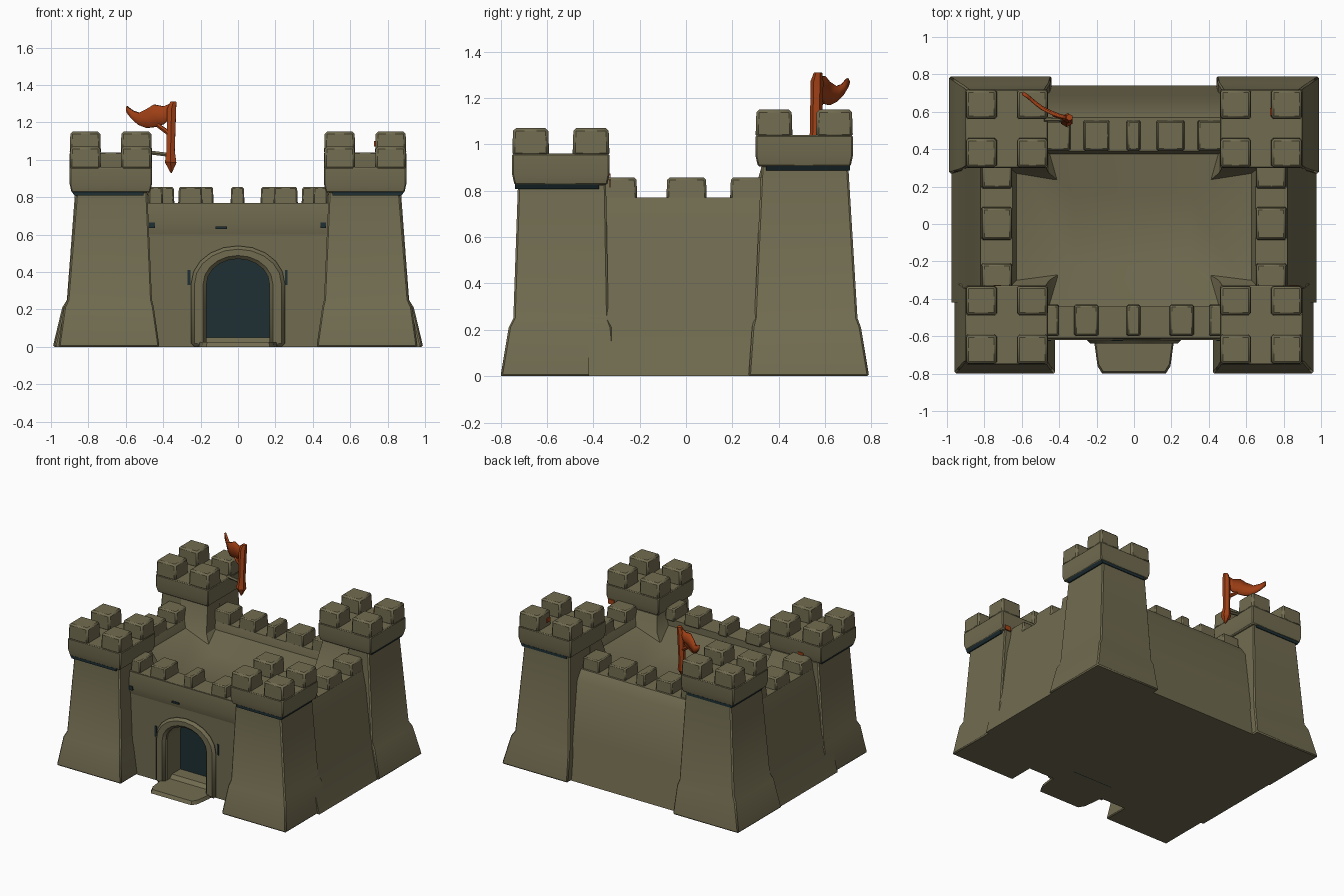
import bpy, bmesh, math
from mathutils import Vector

if "Cube" in bpy.data.objects:
    bpy.data.objects.remove(bpy.data.objects["Cube"])


def material(name, rgb):
    m = bpy.data.materials.new(name)
    m.diffuse_color = (*rgb, 1)
    m.use_nodes = True
    m.node_tree.nodes["Principled BSDF"].inputs["Base Color"].default_value = m.diffuse_color
    return m


STONE = material("olive_stone", (0.165, 0.148, 0.080))
DARK = material("dark_teal", (0.013, 0.029, 0.034))
RUST = material("rust_orange", (0.36, 0.052, 0.008))


def finish(name, bm, mat, bevel=0.0):
    bmesh.ops.recalc_face_normals(bm, faces=bm.faces)
    me = bpy.data.meshes.new(name)
    bm.to_mesh(me)
    bm.free()
    ob = bpy.data.objects.new(name, me)
    bpy.context.collection.objects.link(ob)
    me.materials.append(mat)
    bpy.ops.object.select_all(action='DESELECT')
    ob.select_set(True)
    bpy.context.view_layer.objects.active = ob
    bpy.ops.object.shade_smooth_by_angle(angle=math.radians(28))
    if bevel:
        b = ob.modifiers.new("soft_edges", 'BEVEL')
        b.width, b.segments = bevel, 1
    return ob


def loft(name, rings, mat, bevel=0.0):
    """Stack of rectangles (x0, x1, y0, y1, z) joined into one solid."""
    bm = bmesh.new()
    loops = []
    for x0, x1, y0, y1, z in rings:
        loops.append([bm.verts.new(p) for p in
                      ((x0, y0, z), (x1, y0, z), (x1, y1, z), (x0, y1, z))])
    for a, b in zip(loops, loops[1:]):
        for i in range(4):
            j = (i + 1) % 4
            bm.faces.new((a[i], a[j], b[j], b[i]))
    bm.faces.new(loops[0][::-1])
    bm.faces.new(loops[-1])
    return finish(name, bm, mat, bevel)


def mir(ring, s):
    x0, x1, y0, y1, z = ring
    return ring if s > 0 else (-x1, -x0, y0, y1, z)


def extrude_xz(name, pts, y0, y1, mat, bevel=0.0):
    """Outline in the front plane, extruded in depth."""
    bm = bmesh.new()
    f = bm.faces.new([bm.verts.new((x, y0, z)) for x, z in pts])
    ext = bmesh.ops.extrude_face_region(bm, geom=[f])
    bmesh.ops.translate(bm, vec=(0, y1 - y0, 0),
                        verts=[v for v in ext["geom"] if isinstance(v, bmesh.types.BMVert)])
    return finish(name, bm, mat, bevel)


def arch(w, top, z0, n=10):
    """Arch outline from lower right over the top to lower left."""
    r = w * 0.8
    pts = [(w, z0)]
    pts += [(w * math.cos(math.pi * i / n), top - r + r * math.sin(math.pi * i / n))
            for i in range(n + 1)]
    return pts + [(-w, z0)]


def tower(tag, s, shaft, cap, zc):
    x0, x1, y0, y1 = cap
    front = y0 < 0
    loft(tag + "_tower", [mir(r, s) for r in shaft], STONE, 0.008)
    # dark course below the cap, on the two outer sides only
    a, b = (.012, .045) if front else (.045, .012)
    loft(tag + "_dark_course", [mir((x0 + .045, x1 - .025, y0 + a, y1 - b, zc - .012), s),
                                mir((x0 + .045, x1 - .01, y0 + a, y1 - b, zc + .012), s)], DARK)
    loft(tag + "_cap", [mir((x0 + .01, x1 - .01, y0 + .01, y1 - .01, zc + .005), s),
                        mir((x0, x1, y0, y1, zc + .05), s),
                        mir((x0, x1, y0, y1, zc + .14), s)], STONE, 0.006)
    # flared foot where the tower meets the courtyard
    ya, yb, yc, yd = (-.55, -.26, -.50, -.345) if front else (.22, .50, .325, .46)
    loft(tag + "_inner_flare", [mir((.39, .70, ya, yb, .64), s),
                                mir((.455, .70, (ya + yc) / 2, (yb + yd) / 2, .72), s),
                                mir((.482, .70, yc, yd, zc), s)], STONE)
    # four corner merlons
    mw, md = (x1 - x0) * .38, (y1 - y0) * .38
    for i, xa in enumerate((x0, x1 - mw)):
        for j, yy in enumerate((y0, y1 - md)):
            loft(f"{tag}_merlon_{i}{j}",
                 [mir((xa, xa + mw, yy, yy + md, zc + .13), s),
                  mir((xa + .004, xa + mw - .004, yy + .004, yy + md - .004, zc + .25), s)],
                 STONE, 0.012)


for s, side in ((1, "right"), (-1, "left")):
    tower("front_" + side, s,
          [(.42, .96, -.80, -.30, 0), (.45, .93, -.765, -.32, .21), (.46, .912, -.745, -.335, .25),
           (.485, .865, -.725, -.345, .83)], (.46, .90, -.75, -.33), .82)
    tower("back_" + side, s,
          [(.44, .99, .27, .79, 0), (.45, .94, .285, .755, .21), (.46, .915, .295, .74, .25),
           (.485, .865, .325, .70, .91)], (.46, .90, .30, .72), .90)
    # sloping side wall with parapet
    loft(side + "_wall", [mir(r, s) for r in
         [(.60, .975, -.42, .42, 0), (.60, .90, -.42, .42, .3), (.60, .85, -.42, .42, .65),
          (.65, .82, -.42, .42, .77)]], STONE)
    for i, (a, b) in enumerate(((-.36, -.21), (-.085, .09), (.19, .36))):
        loft(f"{side}_wall_merlon_{i}", [mir((.65, .82, a, b, .76), s),
             mir((.655, .81, a + .004, b - .004, .857), s)], STONE, 0.01)

# back wall, leaning outwards at the foot
loft("back_wall", [(-.5, .5, .37, .74, 0), (-.5, .5, .37, .69, .3), (-.5, .5, .37, .62, .7),
                   (-.5, .5, .39, .57, .77)], STONE)
for i, (a, b) in enumerate(((-.48, -.34), (-.27, -.13), (-.04, .035), (.12, .27), (.34, .48))):
    loft(f"back_wall_merlon_{i}", [(a, b, .39, .555, .76), (a + .004, b - .004, .395, .55, .855)],
         STONE, 0.008)

# front wall with an arched opening
opening = arch(.168, .47, 0)
extrude_xz("front_wall", [(.5, 0), (.5, .77), (-.5, .77), (-.5, 0)] + opening[::-1],
           -.605, -.44, STONE)
for i, (a, b) in enumerate(((-.48, -.40), (-.32, -.19), (-.04, .035), (.19, .32), (.40, .48))):
    loft(f"front_wall_merlon_{i}", [(a, b, -.60, -.43, .76), (a + .004, b - .004, -.595, -.435, .855)],
         STONE, 0.008)
loft("front_wall_ledge", [(-.48, .48, -.606, -.58, .60), (-.48, .48, -.62, -.58, .66),
                          (-.48, .48, -.61, -.58, .768)], STONE)

# gate: raised surround, dark door, doorstep
extrude_xz("gate_surround", arch(.25, .54, 0) + opening[::-1], -.64, -.60, STONE, 0.018)
extrude_xz("gate_door", arch(.175, .475, 0), -.45, -.441, DARK)
bm = bmesh.new()
step = [(-.17, -.80), (.17, -.80), (.195, -.76), (.21, -.65), (.21, -.45),
        (-.21, -.45), (-.21, -.65), (-.195, -.76)]
low = [bm.verts.new((x, y, 0)) for x, y in step]
top = [bm.verts.new((x * .97, y + (.012 if y < -.5 else 0), .025)) for x, y in step]
bm.faces.new(low[::-1])
bm.faces.new(top)
for i in range(8):
    j = (i + 1) % 8
    bm.faces.new((low[i], low[j], top[j], top[i]))
finish("doorstep", bm, STONE)

# small dark stains beside the gate and under the ledge
for i, (x, z, w, h) in enumerate(((-.262, .37, .014, .08), (.258, .37, .014, .08),
                                  (-.46, .65, .03, .03), (.455, .65, .03, .03), (-.09, .637, .06, .012))):
    y = -.612 if z < .5 else -.625
    loft(f"dark_stain_{i}", [(x - w / 2, x + w / 2, y, y + .009, z - h / 2),
                             (x - w / 2, x + w / 2, y, y + .009, z + h / 2)], DARK)

# small rust patches on the inner sides of the caps and in one notch
loft("rust_patch_right", [(.83, .88, -.331, -.325, .815), (.83, .88, -.331, -.325, .85)], RUST)
loft("rust_patch_left", [(-.75, -.71, -.331, -.325, .835), (-.75, -.71, -.331, -.325, .875)], RUST)
loft("rust_patch_notch", [(.728, .734, .58, .62, 1.07), (.728, .734, .58, .62, 1.10)], RUST)

# base slab and raised courtyard fill with a shallow dished top
loft("base_slab", [(-.93, .93, -.60, .70, 0), (-.85, .85, -.55, .65, .05)], STONE)
loft("courtyard", [(-.64, .64, -.44, .39, .02), (-.64, .64, -.44, .39, .72),
                   (-.32, .30, -.22, .16, .64)], STONE)


def tube(name, pts, radii, mat, n=6):
    """Round bar through points, with a radius at each."""
    d = (Vector(pts[-1]) - Vector(pts[0])).to_track_quat('Z', 'Y')
    bm = bmesh.new()
    loops = [[bm.verts.new(Vector(p) + d @ Vector((r * math.cos(2 * math.pi * k / n),
              r * math.sin(2 * math.pi * k / n), 0))) for k in range(n)]
             for p, r in zip(pts, radii)]
    for a, b in zip(loops, loops[1:]):
        for k in range(n):
            m = (k + 1) % n
            bm.faces.new((a[k], a[m], b[m], b[k]))
    bm.faces.new(loops[0][::-1])
    bm.faces.new(loops[-1])
    return finish(name, bm, mat)


# flag pole beside the back left tower, with its bracket and stay
tube("flag_pole", [(-.357, .55, .93), (-.36, .553, .985), (-.36, .56, 1.05),
                   (-.355, .565, 1.27), (-.345, .57, 1.31)], [.004, .035, .025, .028, .018], RUST)
tube("flag_stay", [(-.36, .562, 1.135), (-.43, .585, 1.185)], [.014, .012], RUST)
tube("pole_bracket", [(-.48, .56, 1.04), (-.36, .558, 1.025)], [.012, .012], STONE)

# waving flag: (x, y, lower z, upper z)
bm = bmesh.new()
cols = [(-.36, .565, 1.225, 1.30), (-.40, .575, 1.19, 1.285), (-.45, .595, 1.175, 1.295),
        (-.49, .615, 1.17, 1.27), (-.53, .645, 1.185, 1.25), (-.565, .675, 1.215, 1.262),
        (-.595, .695, 1.25, 1.285)]
prev = None
for x, y, a, b in cols:
    cur = [bm.verts.new((x, y, a)), bm.verts.new((x, y + .008, (a + b) / 2)), bm.verts.new((x, y, b))]
    if prev:
        for k in range(2):
            bm.faces.new((prev[k], cur[k], cur[k + 1], prev[k + 1]))
    prev = cur
flag = finish("flag", bm, RUST)
sol = flag.modifiers.new("cloth_thickness", 'SOLIDIFY')
sol.thickness, sol.offset = 0.014, 0
